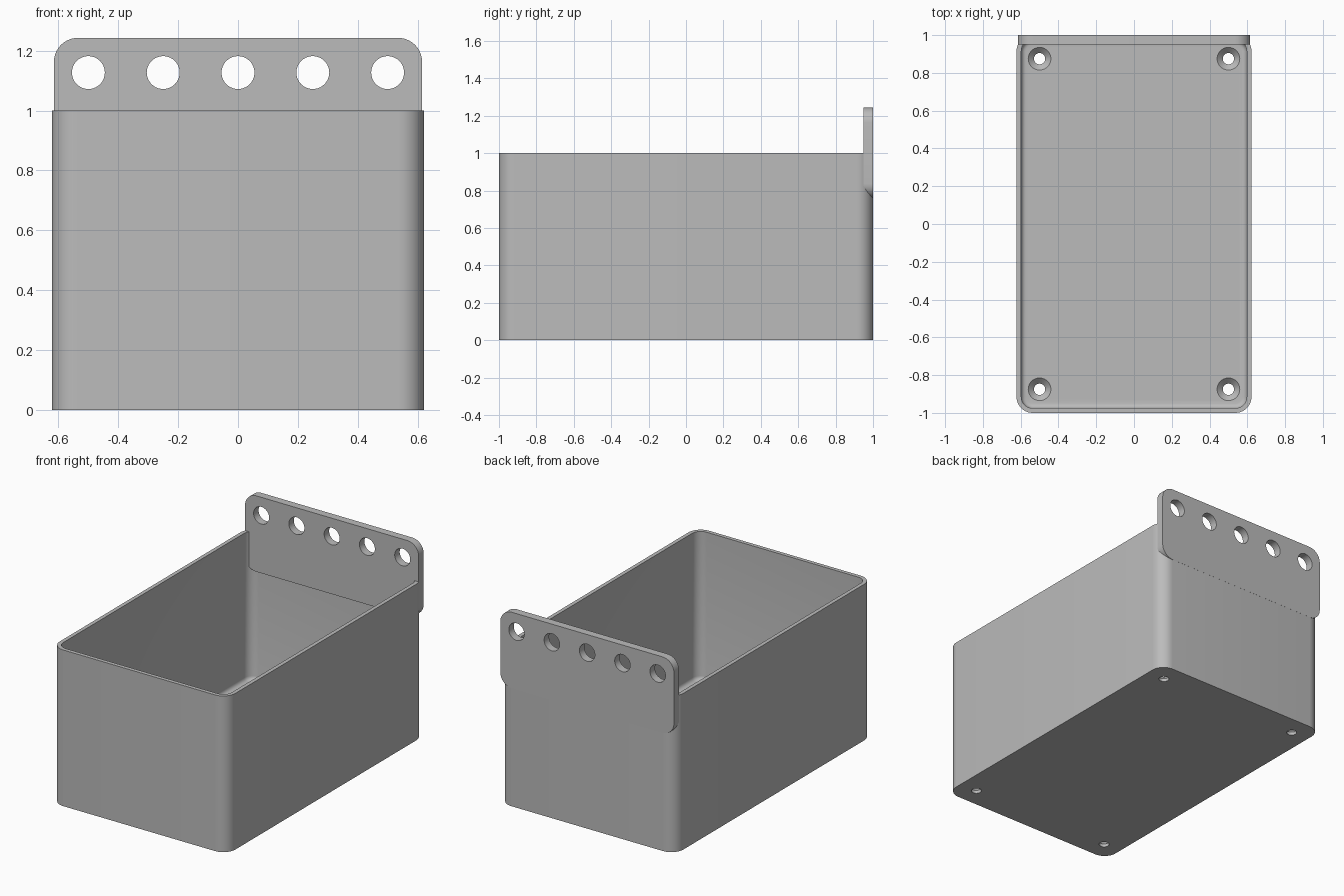
import bpy, bmesh, math

if "Cube" in bpy.data.objects:
    bpy.data.objects.remove(bpy.data.objects["Cube"])

HALF_X, HALF_Y, HEIGHT = 0.622, 1.0, 1.0
RADIUS, WALL, FLOOR, FILLET = 0.085, 0.025, 0.05, 0.025

grey = bpy.data.materials.new("plain grey")
grey.use_nodes = True
grey.diffuse_color = (0.5, 0.5, 0.5, 1)
grey.node_tree.nodes["Principled BSDF"].inputs["Base Color"].default_value = (0.5, 0.5, 0.5, 1)


def rounded_rect(hx, hy, r, steps=10):
    """Counter-clockwise outline of a rectangle with round corners."""
    points = []
    for corner, (sx, sy) in enumerate([(1, 1), (-1, 1), (-1, -1), (1, -1)]):
        for i in range(steps + 1):
            a = math.pi / 2 * (corner + i / steps)
            points.append((sx * (hx - r) + r * math.cos(a),
                           sy * (hy - r) + r * math.sin(a)))
    return points


def circle(cx, cy, r, steps=40):
    return [(cx + r * math.cos(2 * math.pi * i / steps),
             cy + r * math.sin(2 * math.pi * i / steps)) for i in range(steps)]


def loft(name, sections):
    """Closed solid through a list of (outline, height) sections."""
    bm = bmesh.new()
    rings = [[bm.verts.new((x, y, z)) for x, y in pts] for pts, z in sections]
    for low, high in zip(rings, rings[1:]):
        n = len(low)
        for i in range(n):
            j = (i + 1) % n
            bm.faces.new((low[i], low[j], high[j], high[i]))
    bm.faces.new(rings[0][::-1])
    bm.faces.new(rings[-1])
    bmesh.ops.recalc_face_normals(bm, faces=bm.faces)
    mesh = bpy.data.meshes.new(name)
    bm.to_mesh(mesh)
    bm.free()
    mesh.materials.append(grey)
    obj = bpy.data.objects.new(name, mesh)
    bpy.context.collection.objects.link(obj)
    return obj


def activate(obj):
    bpy.ops.object.select_all(action="DESELECT")
    obj.select_set(True)
    bpy.context.view_layer.objects.active = obj


def cut(obj, cutter):
    activate(obj)
    mod = obj.modifiers.new("cut", "BOOLEAN")
    mod.operation, mod.solver, mod.object = "DIFFERENCE", "EXACT", cutter
    bpy.ops.object.modifier_apply(modifier=mod.name)
    bpy.data.objects.remove(cutter)


def inset(d):
    return rounded_rect(HALF_X - d, HALF_Y - d, RADIUS - d)


# Open box: outer wall, rim, inner wall and a small fillet down to the floor
sections = [(inset(0), 0), (inset(0), HEIGHT), (inset(WALL), HEIGHT)]
for i in range(5):
    a = math.pi / 2 * i / 4
    sections.append((inset(WALL + FILLET * (1 - math.cos(a))),
                     FLOOR + FILLET * (1 - math.sin(a))))
box = loft("open_box", sections)

# Countersunk screw holes in the floor corners
for sx in (-1, 1):
    for sy in (-1, 1):
        x, y = sx * 0.5, sy * 0.875
        cut(box, loft("screw_hole", [
            (circle(x, y, 0.03), -0.05), (circle(x, y, 0.03), 0.02),
            (circle(x, y, 0.06), FLOOR), (circle(x, y, 0.06), FLOOR + 0.05)]))

# Hanging plate across the back wall, drawn flat and then stood upright
plate = loft("hanging_plate", [(rounded_rect(0.615, 0.243, 0.08), -0.0005),
                               (rounded_rect(0.615, 0.243, 0.08), 0.05)])
for i in range(-2, 3):
    cut(plate, loft("peg_hole", [(circle(i * 0.25, 0.127, 0.055), -0.1),
                                 (circle(i * 0.25, 0.127, 0.055), 0.1)]))
plate.rotation_euler = (math.pi / 2, 0, 0)
plate.location = (0, HALF_Y, HEIGHT)

for obj in (box, plate):
    activate(obj)
    bpy.ops.object.shade_smooth_by_angle(angle=math.radians(30))
